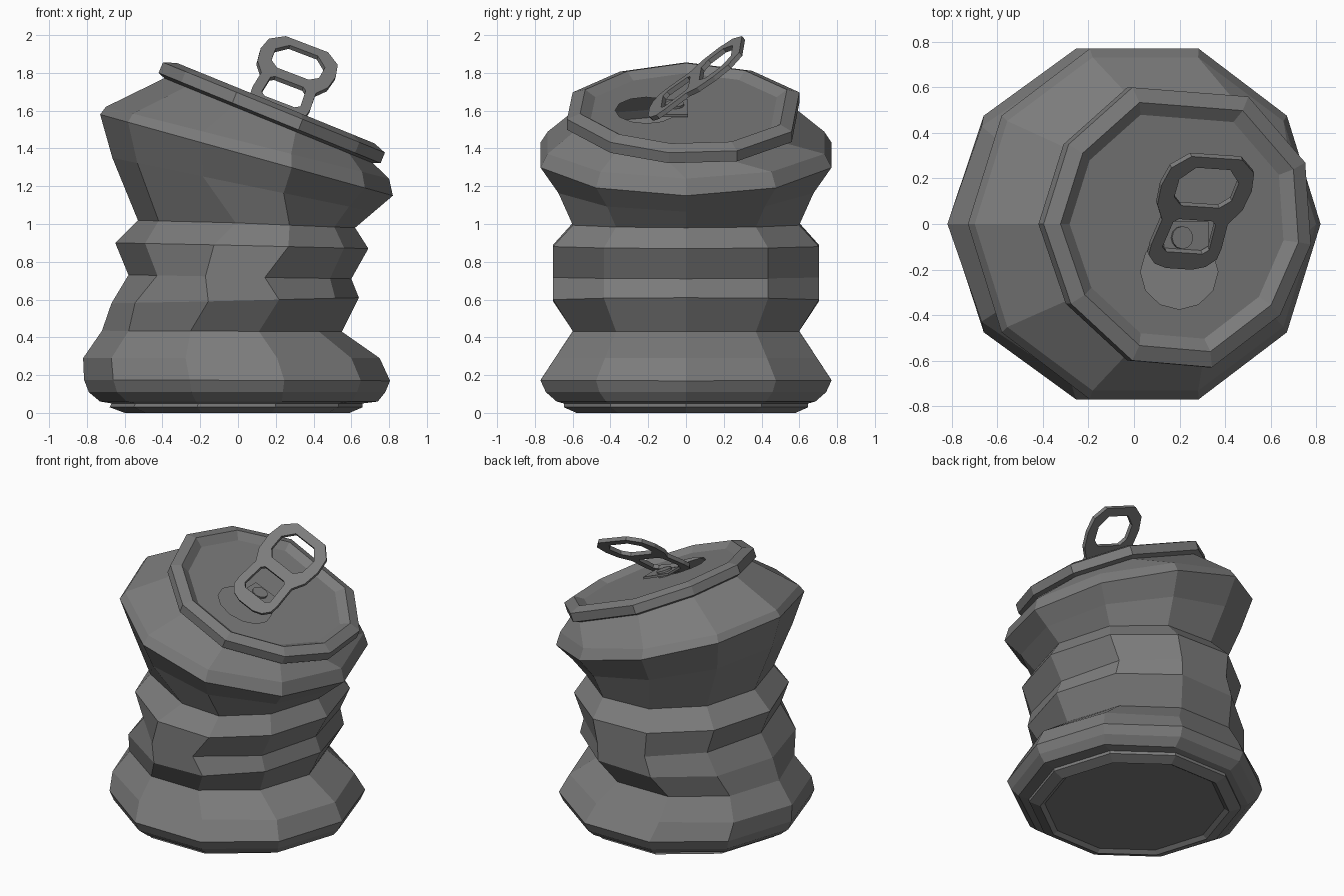
import bpy, bmesh, math
from mathutils import Vector, Matrix

if "Cube" in bpy.data.objects:
    bpy.data.objects.remove(bpy.data.objects["Cube"])

N = 10
TILT = math.atan(0.407)
UP = Vector((math.sin(TILT), 0, math.cos(TILT)))      # normal of the tilted lid
C = Vector((0.17, 0, 1.56))                           # centre of the rim's lower plane
LID = 0.05                                            # lid height above that plane

# dark grey metal
metal = bpy.data.materials.new("dark_metal")
metal.diffuse_color = (.2, .2, .2, 1)
metal.use_nodes = True
metal.node_tree.nodes["Principled BSDF"].inputs["Base Color"].default_value = metal.diffuse_color


def finish(bm, name):
    bmesh.ops.recalc_face_normals(bm, faces=bm.faces[:])
    me = bpy.data.meshes.new(name)
    bm.to_mesh(me)
    bm.free()
    me.materials.append(metal)
    ob = bpy.data.objects.new(name, me)
    bpy.context.collection.objects.link(ob)
    return ob


def loft(name, rings, cap_start=False):
    bm = bmesh.new()
    loops = [[bm.verts.new(p) for p in r] for r in rings]
    for a, b in zip(loops, loops[1:]):
        for i in range(N):
            j = (i + 1) % N
            bm.faces.new((a[i], a[j], b[j], b[i]))
    if cap_start:
        bm.faces.new(loops[0])
    return finish(bm, name)


def plate(name, loops, thickness=0):
    # flat plate: first loop is the outline, the others are holes
    bm = bmesh.new()
    for pts in loops:
        vs = [bm.verts.new(p) for p in pts]
        for i in range(len(vs)):
            bm.edges.new((vs[i - 1], vs[i]))
    bmesh.ops.triangle_fill(bm, use_beauty=True, edges=bm.edges[:])
    ob = finish(bm, name)
    if thickness:
        m = ob.modifiers.new("thickness", 'SOLIDIFY')
        m.thickness, m.offset = thickness, 0
    return ob


def body_ring(xl, zl, xr, zr, ry, dents={}):
    # tilted ten-sided ring given by its left and right ends and its depth
    pts = []
    for i in range(N):
        a = i * math.tau / N
        t = (1 + math.cos(a)) / 2
        pts.append(Vector((xl + (xr - xl) * t + dents.get(i, 0),
                           ry * math.sin(a), zl + (zr - zl) * t)))
    return pts


def on_lid(x, y, h):
    return Vector((x, y, C.z - 0.407 * (x - C.x))) + UP * h


# slightly bent rim outline, seen from above
RIM = [(.755, -.09), (.73, .27), (.48, .56), (-.03, .60), (-.31, .35),
       (-.42, 0), (-.30, -.35), (-.03, -.60), (.32, -.63), (.62, -.40)]


def rim_ring(s, h):
    return [on_lid(C.x + (x - C.x) * s, y * s, h) for x, y in RIM]


# crumpled body from the base up to the neck
loft("can_body", [
    body_ring(-.57, .02, .56, .02, .58),
    body_ring(-.60, 0, .59, 0, .61),
    body_ring(-.68, .03, .66, .03, .68),
    body_ring(-.67, .05, .66, .05, .68),
    body_ring(-.73, .06, .74, .06, .72),
    body_ring(-.79, .11, .78, .11, .78),
    body_ring(-.815, .175, .805, .17, .81),
    body_ring(-.82, .29, .75, .29, .73),
    body_ring(-.72, .435, .55, .43, .63, {7: .03, 6: .02}),
    body_ring(-.67, .58, .64, .61, .74, {7: .06, 8: .03}),
    body_ring(-.58, .73, .60, .71, .74, {6: .04, 8: -.05}),
    body_ring(-.65, .90, .69, .87, .74, {6: .03, 7: .06, 8: .04}),
    body_ring(-.53, 1.02, .62, .98, .63, {7: .12, 8: .05}),
    body_ring(-.665, 1.35, .72, 1.065, .71),
    body_ring(-.73, 1.58, .82, 1.15, .81),
    body_ring(-.70, 1.62, .80, 1.24, .77),
    rim_ring(.94, -.015),
], cap_start=True)

# rolled rim
loft("rim", [rim_ring(.94, -.015), rim_ring(1, 0), rim_ring(1, .06),
             rim_ring(.89, .085), rim_ring(.80, LID)])

# lid with drinking hole
hole = [on_lid(.18 + .17 * math.cos(a), -.21 + .165 * math.sin(a), LID)
        for a in (k * math.tau / 12 for k in range(12))]
plate("lid", [rim_ring(.80, LID), hole])

# raised pull tab with two openings
U = Vector((.27, .78, .57)).normalized()
V = Vector((.91, -.1, -.38))
V = (V - U * V.dot(U)).normalized()
BASE = Vector((.195, -.185, 1.59))


def mirrored(half):
    both = half + [(-v, u) for v, u in reversed(half)]
    return [BASE + V * v + U * u for v, u in both]


plate("pull_tab", [
    mirrored([(.06, -.005), (.12, .015), (.16, .06), (.165, .12), (.155, .26),
              (.20, .34), (.213, .45), (.195, .55), (.12, .62)]),
    mirrored([(.09, .345), (.135, .39), (.14, .49), (.08, .56)]),
    mirrored([(.085, .085), (.11, .11), (.10, .25), (.08, .27)]),
], 0.026)

# rivet and its small mounting plate
rot = Matrix.Rotation(TILT, 4, 'Y')
bm = bmesh.new()
bmesh.ops.create_cone(bm, cap_ends=True, segments=12, radius1=.05, radius2=.05, depth=.04,
                      matrix=Matrix.Translation(on_lid(.18, -.06, LID + .02)) @ rot)
finish(bm, "rivet")
bm = bmesh.new()
bmesh.ops.create_cube(bm, size=1, matrix=Matrix.Translation(on_lid(.20, -.06, LID + .02)) @ rot
                      @ Matrix.Diagonal((.21, .14, .015, 1)))
finish(bm, "rivet_plate")
